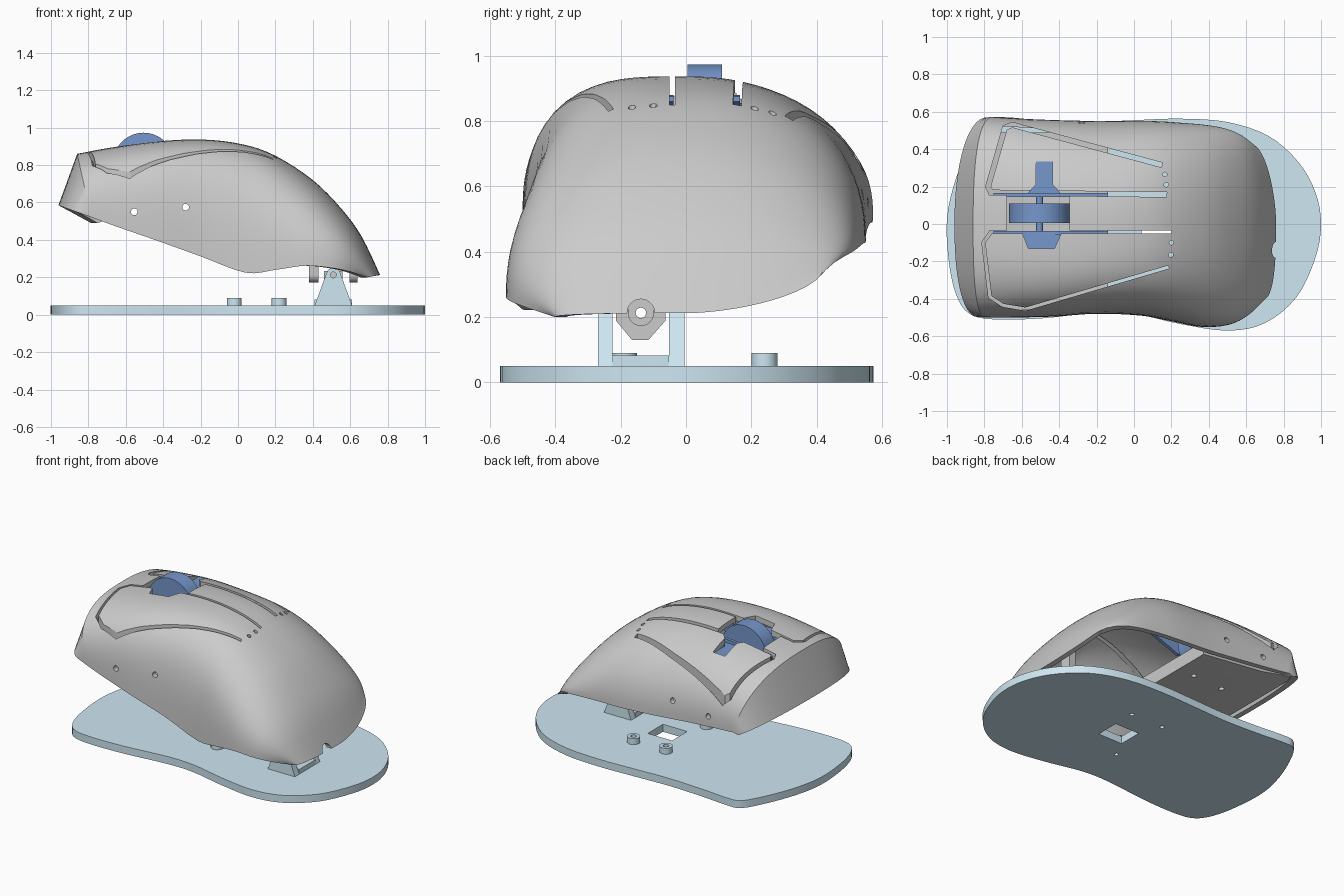
import bpy, bmesh
from math import sin, cos, pi, radians
from mathutils import Vector

if "Cube" in bpy.data.objects:
    bpy.data.objects.remove(bpy.data.objects["Cube"])


def material(name, color):
    m = bpy.data.materials.new(name)
    m.diffuse_color = (*color, 1)
    m.use_nodes = True
    m.node_tree.nodes["Principled BSDF"].inputs["Base Color"].default_value = m.diffuse_color
    return m


PALE = material("pale_blue", (0.62, 0.8, 0.89))
BLUE = material("blue", (0.18, 0.31, 0.6))


def finish(name, bm, mat=None):
    me = bpy.data.meshes.new(name)
    bm.to_mesh(me)
    bm.free()
    ob = bpy.data.objects.new(name, me)
    bpy.context.collection.objects.link(ob)
    if mat:
        me.materials.append(mat)
    return ob


def prism(name, pts, lo, hi, axis='Z', mat=None):
    """Extrude a 2D outline; axis Y takes (x, z) points, axis X takes (y, z)."""
    put = {'Z': lambda p, h: (p[0], p[1], h),
           'Y': lambda p, h: (p[0], h, p[1]),
           'X': lambda p, h: (h, p[0], p[1])}[axis]
    bm = bmesh.new()
    a = [bm.verts.new(put(p, lo)) for p in pts]
    b = [bm.verts.new(put(p, hi)) for p in pts]
    bm.faces.new(a)
    bm.faces.new(b)
    for i in range(len(a)):
        j = (i + 1) % len(a)
        bm.faces.new((a[i], a[j], b[j], b[i]))
    bmesh.ops.recalc_face_normals(bm, faces=bm.faces)
    return finish(name, bm, mat)


def circle(c, r, n=32):
    return [(c[0] + r * cos(2 * pi * i / n), c[1] + r * sin(2 * pi * i / n)) for i in range(n)]


def rect(x0, x1, y0, y1):
    return [(x0, y0), (x1, y0), (x1, y1), (x0, y1)]


def ribbon(pts, w):
    """Outline of a polyline given a constant width."""
    p = [Vector(q) for q in pts]
    left, right = [], []
    for i, q in enumerate(p):
        d0 = (q - p[i - 1]).normalized() if i else (p[1] - p[0]).normalized()
        d1 = (p[i + 1] - q).normalized() if i < len(p) - 1 else d0
        t = (d0 + d1).normalized()
        n = Vector((-t.y, t.x)) * (w / 2 / max(0.5, t.dot(d0)))
        left.append(q + n)
        right.append(q - n)
    return left + right[::-1]


def spline(a, b, c, d, t):
    return [0.5 * (2 * q + (r - p) * t + (2 * p - 5 * q + 4 * r - s) * t * t
                   + (3 * q - p - 3 * r + s) * t ** 3) for p, q, r, s in zip(a, b, c, d)]


def cut(ob, cutters, angle=35):
    """Subtract the cutters, bake the result, shade it and remove the cutters."""
    for c in cutters:
        c.hide_render = True
        m = ob.modifiers.new("cut", 'BOOLEAN')
        m.operation, m.solver, m.object = 'DIFFERENCE', 'EXACT', c
    bpy.ops.object.select_all(action='DESELECT')
    ob.select_set(True)
    bpy.context.view_layer.objects.active = ob
    bpy.ops.object.convert(target='MESH')
    bpy.ops.object.shade_smooth_by_angle(angle=radians(angle))
    for c in cutters:
        bpy.data.objects.remove(c)


# Base plate with sensor window and screw bosses
outline = [(1, 0), (.97, .17), (.88, .33), (.72, .47), (.5, .545), (.25, .563), (0, .555),
           (-.25, .545), (-.5, .555), (-.7, .572), (-.79, .56), (-.86, .46), (-.95, .25),
           (-1, .03), (-.99, -.2), (-.95, -.38), (-.88, -.48), (-.75, -.51), (-.5, -.505),
           (-.2, -.475), (0, -.48), (.25, -.535), (.5, -.57), (.7, -.53), (.87, -.39), (.97, -.18)]
N = len(outline)
smooth = [spline(*[outline[(i + k) % N] for k in (-1, 0, 1, 2)], t / 4)
          for i in range(N) for t in range(4)]
plate = prism("base_plate", smooth, 0, .05, mat=PALE)
bosses = [(-.02, .24), (.22, .24), (-.02, -.19)]
cut(plate, [prism("window_cutter", rect(.04, .22, -.07, .09), -.1, .2)]
    + [prism("screw_cutter", circle(b, .014, 16), -.1, .2) for b in bosses])
for b in bosses:
    boss = prism("screw_boss", circle(b, .04), .05, .09, mat=PALE)
    cut(boss, [prism("boss_cutter", circle(b, .018, 16), .04, .2)])

# Hinge stand on the plate
HX, HY, HZ = .51, -.138, .213
cheek = [(.41, .05), (.61, .05)] + [(HX + .038 * cos(a), HZ + .038 * sin(a))
                                    for a in [radians(15 + 15 * i) for i in range(11)]]
for y0, y1 in ((-.27, -.225), (-.052, -.005)):
    stand = prism("hinge_cheek", cheek, y0, y1, 'Y', PALE)
    cut(stand, [prism("pin_cutter", circle((HX, HZ), .016, 20), -.4, .2, 'Y')])
prism("hinge_floor", rect(.41, .61, -.225, -.052), .05, .082, 'Z', PALE)

# Pivot block and the two shell-side forks
block = [(-.215, .235), (-.215, .19), (-.165, .13), (-.115, .13), (-.062, .19), (-.062, .235)]
tab = [(HY + .04 * cos(a), HZ + .04 * sin(a)) for a in [pi + pi * i / 12 for i in range(13)]]
for name, prof, x0, x1, top in (("pivot_block", block, .46, .56, 0),
                                ("hinge_fork", tab, .38, .43, .6), ("hinge_fork", tab, .595, .64, .4)):
    part = prism(name, prof + ([(HY + .04, top), (HY - .04, top)] if top else []), x0, x1, 'X')
    cut(part, [prism("axle_cutter", circle((HY, HZ), .016, 20), .2, .9, 'X')])

# Shell: each station is top xz, left edge xyz, right edge xyz, left and right squareness
stations = [
    (-.86, .86, -.785, -.50, .522, -.75, .573, .50, 2.8, 2.5),
    (-.70, .89, -.66, -.50, .475, -.64, .565, .49, 3.1, 2.5),
    (-.45, .925, -.43, -.495, .395, -.41, .555, .47, 3.4, 2.4),
    (-.20, .937, -.20, -.48, .312, -.15, .55, .445, 3.4, 2.2),
    (.02, .912, .04, -.49, .225, .10, .55, .43, 3.2, 2.2),
    (.20, .85, .20, -.52, .24, .24, .542, .425, 2.8, 2.2),
    (.40, .72, .36, -.55, .262, .38, .53, .415, 2.5, 2.1),
    (.55, .57, .50, -.54, .25, .49, .51, .40, 2.5, 2.0),
    (.66, .42, .60, -.49, .23, .57, .475, .38, 2.5, 1.9),
    (.76, .212, .69, -.40, .20, .64, .42, .345, 2.5, 1.7)]
rows = [(-.96, .585, -.83, -.497, .538, -.785, .57, .49, 2.3, 2.1)]
for i in range(len(stations) - 1):
    q = [stations[min(max(i + k, 0), len(stations) - 1)] for k in (-1, 0, 1, 2)]
    rows += [spline(*q, t / 4) for t in range(4)]
rows.append(stations[-1])


def section(s, half=20):
    tx, tz, lx, ly, lz, rx, ry, rz, nl, nr = s
    pts = []
    for k in range(2 * half + 1):
        a = pi / 2 * (k / half if k <= half else 2 - k / half)
        ex, ey, ez, n = (lx, ly, lz, nl) if k <= half else (rx, ry, rz, nr)
        c, v = max(cos(a), 0), sin(a)
        r = (c ** n + v ** n) ** (-1 / n)
        c, v = c * r, v * r
        pts.append((ex + (tx - ex) * v, ey * c, ez + (tz - ez) * v))
    return pts


def inner(i, s, w=.035):
    """The same section moved inward by the wall thickness."""
    tx, tz, lx, ly, lz, rx, ry, rz, nl, nr = s
    f = i / (len(rows) - 1)
    nose, rear = max(0, 1 - f / .2), max(0, (f - .5) / .5)
    dx = w * (nose - rear)
    dz = 0 if i == 0 else w * (1 - rear ** 3)
    return (tx + dx, tz - dz, lx + dx, ly + w, lz, rx + dx, ry - w, rz, nl, nr)


bm = bmesh.new()
out = [[bm.verts.new(p) for p in section(s)] for s in rows]
inn = [[bm.verts.new(p) for p in section(inner(i, s))] for i, s in enumerate(rows)]
for g in (out, inn):
    for r0, r1 in zip(g, g[1:]):
        for j in range(len(r0) - 1):
            bm.faces.new((r0[j], r1[j], r1[j + 1], r0[j + 1]))
rims = [(out[0], inn[0]), (out[-1], inn[-1])]
rims += [([r[e] for r in out], [r[e] for r in inn]) for e in (0, -1)]
for a, b in rims:
    for j in range(len(a) - 1):
        bm.faces.new((a[j], a[j + 1], b[j + 1], b[j]))
bmesh.ops.recalc_face_normals(bm, faces=bm.faces)
shell = finish("top_shell", bm)

# Openings in the shell: button slits, relief holes, wheel window, side holes, axle notch
slit_a = [(.175, .157), (-.765, .168), (-.78, .2), (-.69, .515), (-.65, .53), (.15, .315)]
slit_b = [(.2, -.042), (-.765, -.042), (-.805, -.1), (-.77, -.39), (-.7, -.435), (-.58, -.455), (.185, -.23)]
shapes = [ribbon(slit_a, .026), ribbon(slit_b, .017),
          rect(-.68, -.345, -.037, .165),
          [(-.57, .16), (-.525, .21), (-.525, .335), (-.435, .335), (-.435, .21), (-.385, .16)],
          [(-.6, -.04), (-.565, -.13), (-.425, -.13), (-.385, -.04)]]
shapes += [circle(c, .012, 12) for c in ((.165, .265), (.172, .21), (.2, -.1), (.197, -.165))]
cutters = [prism("shell_cutter", s, .6, 1.2) for s in shapes]
cutters += [prism("side_cutter", circle(c, .018, 20), -1, 1, 'Y') for c in ((-.555, .55), (-.28, .575))]
cutters.append(prism("notch_cutter", circle((HY, HZ), .042), .65, .9, 'X'))
cut(shell, cutters, 30)

# Tilted floor inside the front of the shell
floor = prism("front_floor", [(-.14, .445), (-.14, .535), (-.62, .525), (-.85, .58), (-.86, .553), (-.6, .495)],
              -.46, .49, 'Y')
cut(floor, [prism("floor_cutter", circle(c, .018, 16), .3, .7) for c in ((-.28, .23), (-.54, .18))])

# Scroll wheel, axle and its carrier
WX, WZ = -.505, .81
cut(prism("scroll_wheel", circle((WX, WZ), .163, 64), .005, .11, 'Y', BLUE), [])
cut(prism("wheel_axle", circle((WX, WZ), .018), -.06, .16, 'Y', BLUE), [])
for y0, y1 in ((.145, .165), (-.06, -.038)):
    prism("carrier_side", [(-.75, .83), (-.65, .77), (-.38, .77), (-.14, .86), (-.14, .875),
                           (-.4, .88), (-.75, .85)], y0, y1, 'Y', BLUE)
prism("carrier_arm", [(-.58, .15), (-.53, .21), (-.54, .34), (-.43, .34), (-.435, .21), (-.38, .15)],
      .83, .855, mat=BLUE)
prism("carrier_foot", [(-.62, -.05), (-.57, -.14), (-.42, -.14), (-.37, -.05)], .845, .87, mat=BLUE)
